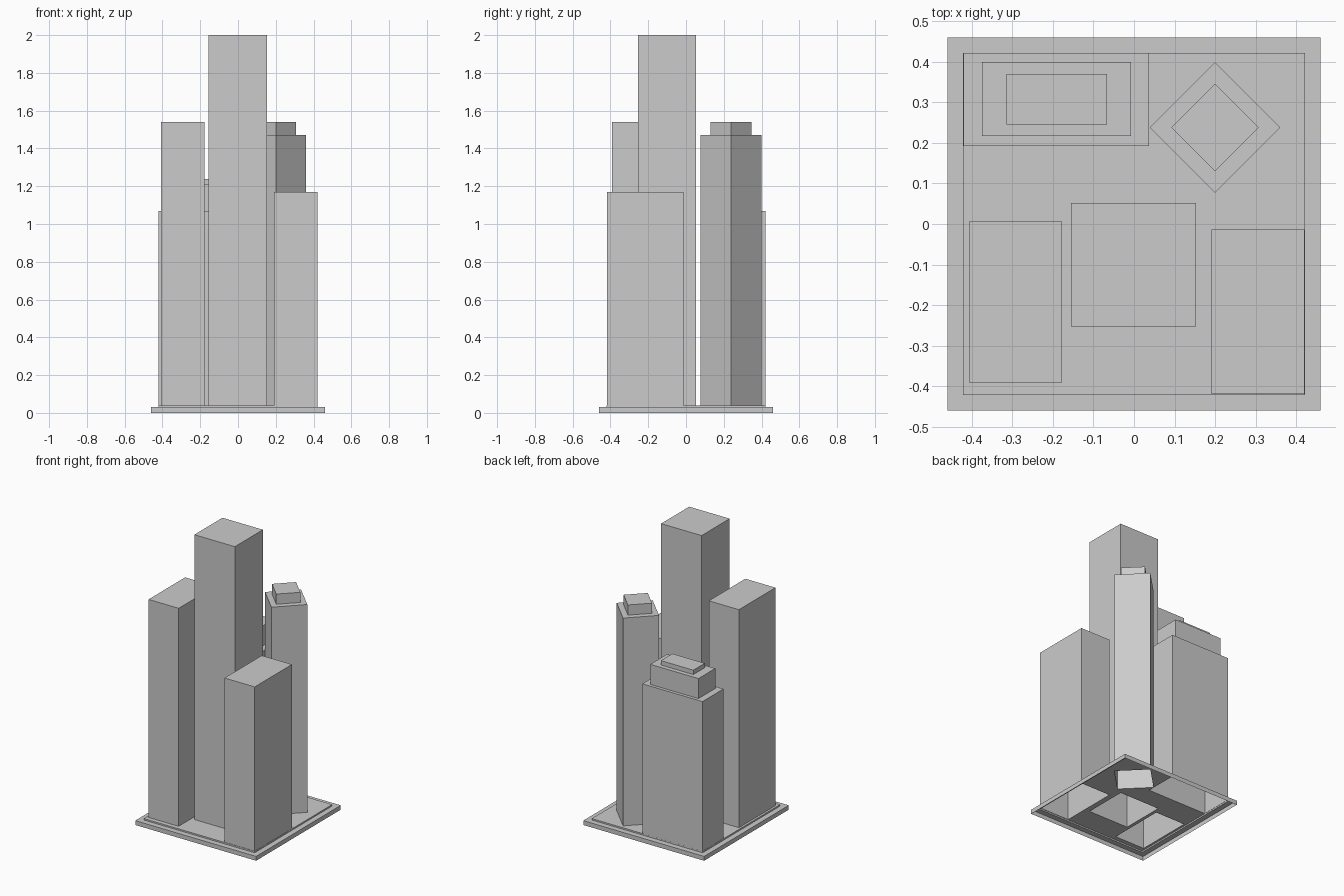
import bpy, bmesh, math

if "Cube" in bpy.data.objects:
    bpy.data.objects.remove(bpy.data.objects["Cube"])


def rect(x0, x1, y0, y1):
    return [(x0, y0), (x1, y0), (x1, y1), (x0, y1)]


def diamond(cx, cy, r):
    return [(cx + r * math.cos(a * math.pi / 2), cy + r * math.sin(a * math.pi / 2)) for a in range(4)]


def finish(bm, name):
    me = bpy.data.meshes.new(name)
    bm.to_mesh(me)
    bm.free()
    ob = bpy.data.objects.new(name, me)
    bpy.context.collection.objects.link(ob)


def shell(bm, rings, cap=True):
    """Skin a stack of (outline, z) rings, open underneath."""
    loops = [[bm.verts.new((x, y, z)) for x, y in pts] for pts, z in rings]
    for lo, hi in zip(loops, loops[1:]):
        n = len(lo)
        for i in range(n):
            j = (i + 1) % n
            bm.faces.new((lo[i], lo[j], hi[j], hi[i]))
    if cap:
        bm.faces.new(loops[-1])
    return loops


def tower(name, *tiers):
    """Each tier is (outline, top height); tiers step inward on ledges."""
    rings, z = [], GROUND
    for pts, top in tiers:
        rings += [(pts, z), (pts, top)]
        z = top
    bm = bmesh.new()
    shell(bm, rings)
    finish(bm, name)


GROUND = 0.04
towers = {
    "central_tower": [(rect(-0.155, 0.153, -0.253, 0.052), 2.0)],
    "front_left_tower": [(rect(-0.407, -0.178, -0.391, 0.006), 1.54)],
    "front_right_tower": [(rect(0.191, 0.4205, -0.419, -0.014), 1.17)],
    "stepped_tower": [(rect(-0.4205, 0.037, 0.193, 0.4215), 1.07),
                      (rect(-0.375, -0.008, 0.217, 0.40), 1.208),
                      (rect(-0.315, -0.067, 0.245, 0.37), 1.238)],
    "diamond_tower": [(diamond(0.2, 0.238, 0.161), 1.47),
                      (diamond(0.2, 0.238, 0.108), 1.54)],
}
for name, tiers in towers.items():
    tower(name, *tiers)

# Stepped plinth: open below, ground has openings under the towers
bm = bmesh.new()
outer, inner = rect(-0.46, 0.46, -0.46, 0.46), rect(-0.422, 0.422, -0.422, 0.422)
loops = shell(bm, [(outer, 0), (outer, 0.03), (inner, 0.03), (inner, GROUND)], cap=False)
top = loops[-1]
edges = [bm.edges.get((top[i], top[(i + 1) % 4])) for i in range(4)]
for tiers in towers.values():
    vs = [bm.verts.new((x, y, GROUND)) for x, y in tiers[0][0]]
    edges += [bm.edges.new((vs[i], vs[(i + 1) % 4])) for i in range(4)]
bmesh.ops.triangle_fill(bm, use_beauty=True, edges=edges, normal=(0, 0, 1))
bmesh.ops.dissolve_limit(bm, angle_limit=0.01, verts=bm.verts[:], edges=bm.edges[:])
finish(bm, "plinth")
